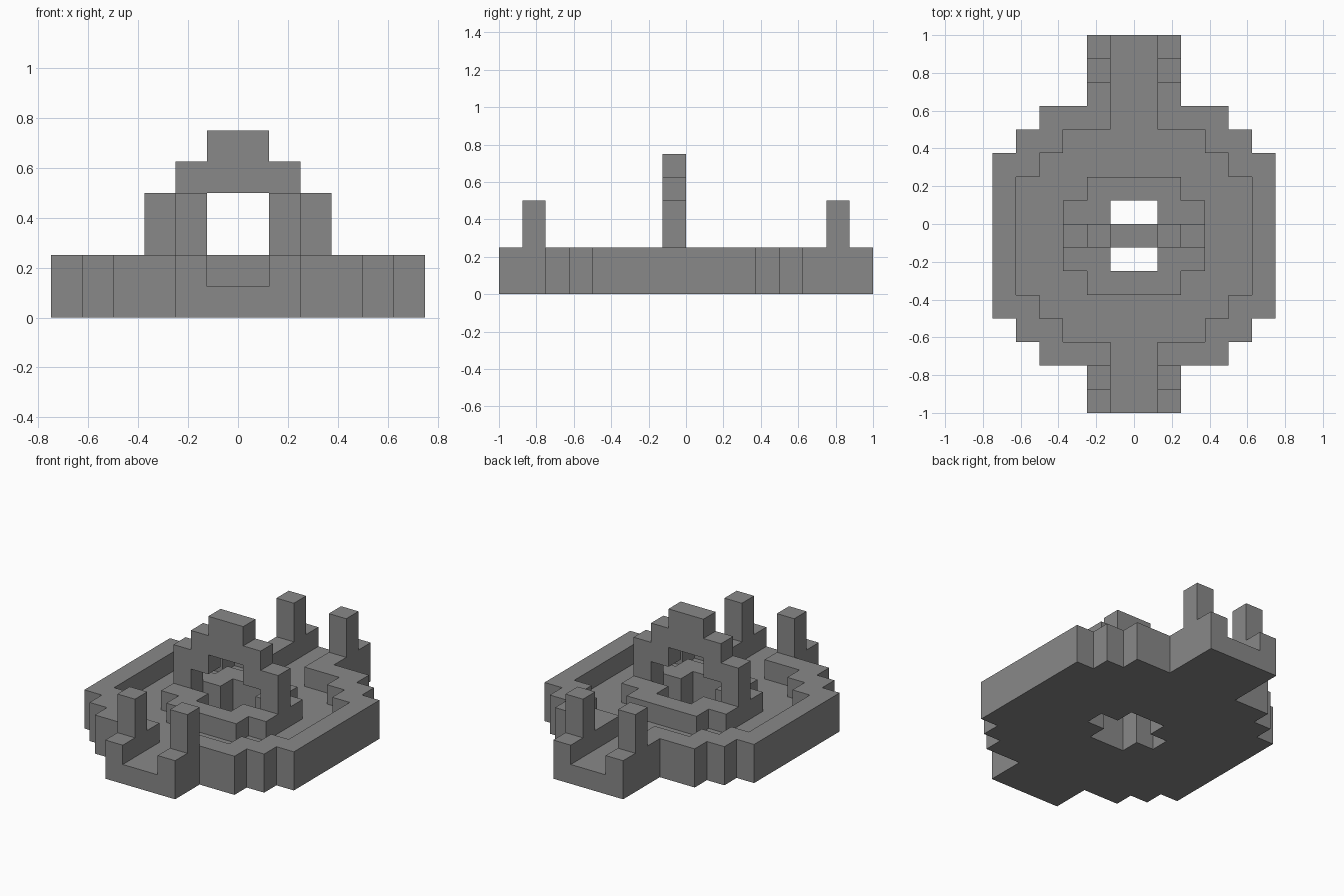
import bpy
import bmesh
from mathutils import Vector

U = 0.125  # block size

if "Cube" in bpy.data.objects:
    bpy.data.objects.remove(bpy.data.objects["Cube"])

stone = bpy.data.materials.new("grey stone")
stone.use_nodes = True
grey = (0.25, 0.25, 0.25, 1)
stone.diffuse_color = grey
stone.node_tree.nodes["Principled BSDF"].inputs["Base Color"].default_value = grey


def stepped(rows):
    """Mirrored outline from (start, end, half width) rows."""
    right = []
    for a, b, w in rows:
        if right and right[-1][0] == w:
            right.pop()
            right.append((w, b))
        else:
            right += [(w, a), (w, b)]
    return right + [(-x, y) for x, y in reversed(right)]


def prism(name, outline, lo, hi, upright=False):
    """Extrude an outline along z, or along y when upright."""
    bm = bmesh.new()
    place = (lambda p: (p[0], lo, p[1])) if upright else (lambda p: (p[0], p[1], lo))
    face = bm.faces.new([bm.verts.new(Vector(place(p)) * U) for p in outline])
    out = bmesh.ops.extrude_face_region(bm, geom=[face], use_keep_orig=True)
    move = Vector((0, hi - lo, 0) if upright else (0, 0, hi - lo)) * U
    bmesh.ops.translate(bm, vec=move,
                        verts=[g for g in out["geom"] if isinstance(g, bmesh.types.BMVert)])
    bmesh.ops.recalc_face_normals(bm, faces=bm.faces)
    mesh = bpy.data.meshes.new(name)
    bm.to_mesh(mesh)
    bm.free()
    mesh.materials.append(stone)
    obj = bpy.data.objects.new(name, mesh)
    bpy.context.scene.collection.objects.link(obj)
    return obj


def cut(target, cutter):
    """Carve the cutter out of the target, then discard it."""
    mod = target.modifiers.new("cut", "BOOLEAN")
    mod.operation = "DIFFERENCE"
    mod.solver = "EXACT"
    mod.object = cutter
    bpy.context.view_layer.objects.active = target
    bpy.ops.object.modifier_apply(modifier=mod.name)
    bpy.data.objects.remove(cutter)


# Oval platform with a porch at each end
base = prism("walled_platform", stepped([
    (-8, -6, 2), (-6, -5, 4), (-5, -4, 5), (-4, 3, 6),
    (3, 4, 5), (4, 5, 4), (5, 8, 2)]), 0, 2)

# Sunken courtyard and entry paths, leaving the central ring standing
court = prism("courtyard_cutter", stepped([
    (-9, -5, 1), (-5, -4, 3), (-4, -3, 4), (-3, 2, 5),
    (2, 3, 4), (3, 4, 3), (4, 9, 1)]), 1, 3)
cut(court, prism("ring_keeper", stepped([(-3, -2, 2), (-2, 1, 3), (1, 2, 2)]), 0, 4))
cut(base, court)

# Cross-shaped well through the middle
cut(base, prism("well_cutter", stepped([(-2, -1, 1), (-1, 0, 2), (0, 1, 1)]), -1, 4))

# Stepped arch over the well
outer = stepped([(2, 4, 3), (4, 5, 2), (5, 6, 1)])
opening = stepped([(2, 3, 2), (3, 4, 1)])
prism("arch", outer + opening[::-1], -1, 0, upright=True)

# Gate posts on both porches
for end, y in (("front", -7), ("back", 6)):
    for side, x in (("left", 1), ("right", -2)):
        square = [(x, y), (x + 1, y), (x + 1, y + 1), (x, y + 1)]
        prism(f"{end}_{side}_post", square, 2, 4)
